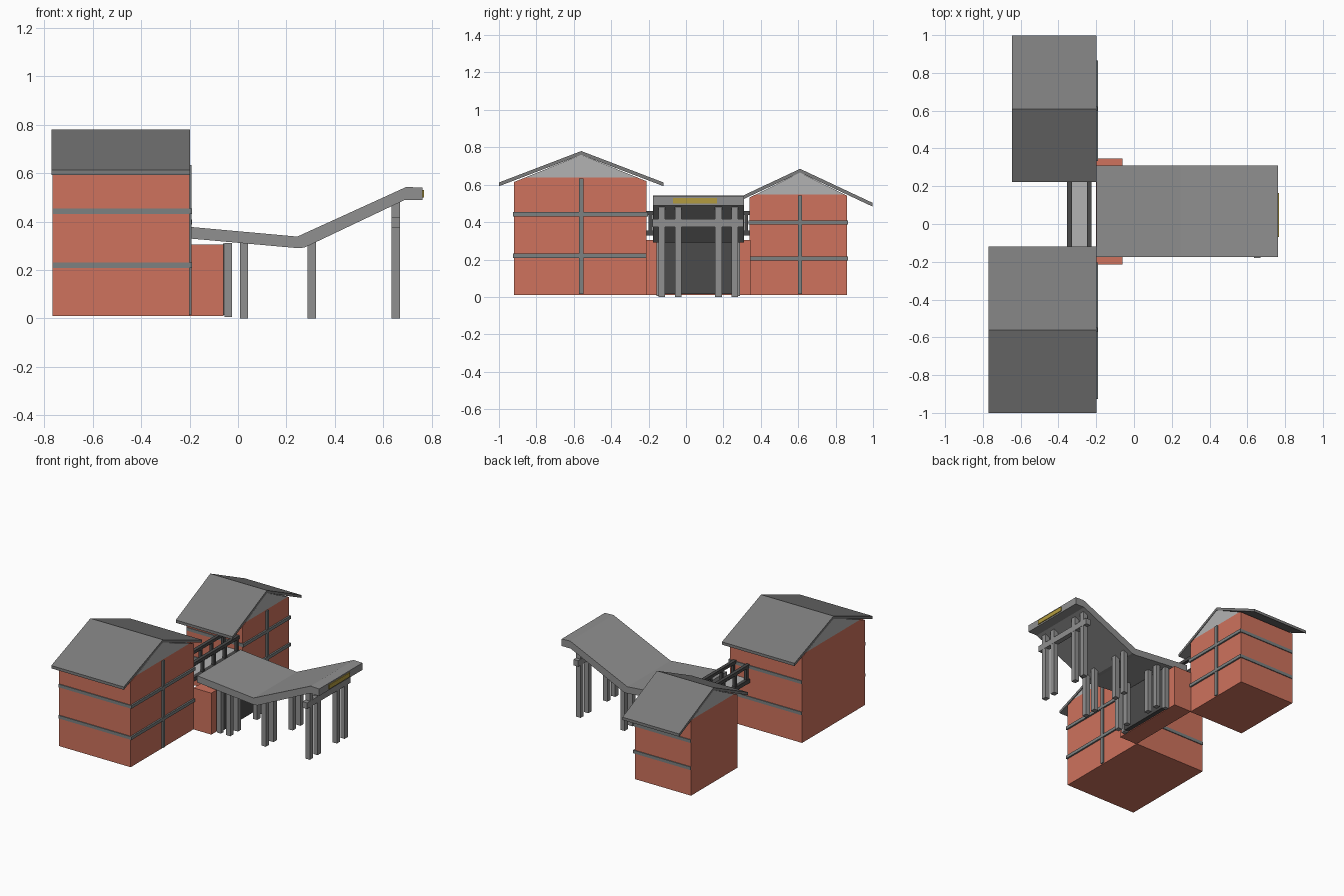
import bpy

if "Cube" in bpy.data.objects:
    bpy.data.objects.remove(bpy.data.objects["Cube"])


def material(name, rgb):
    m = bpy.data.materials.new(name)
    m.diffuse_color = (*rgb, 1)
    m.use_nodes = True
    m.node_tree.nodes["Principled BSDF"].inputs["Base Color"].default_value = m.diffuse_color
    return m


BRICK = material("brick_red", (0.62, 0.17, 0.11))
DARK = material("dark_grey", (0.07, 0.07, 0.07))
GOLD = material("gold", (0.45, 0.33, 0.05))
GREY = material("concrete", (0.28, 0.28, 0.28))
TRIM = material("trim_grey", (0.2, 0.22, 0.22))
ROOF = material("roof_grey", (0.2, 0.2, 0.2))
PALE = material("gable_grey", (0.45, 0.45, 0.45))


def mesh(name, verts, faces, mat):
    me = bpy.data.meshes.new(name)
    me.from_pydata(verts, [], faces)
    me.materials.append(mat)
    ob = bpy.data.objects.new(name, me)
    bpy.context.collection.objects.link(ob)
    return ob


def prism(name, pts, lo, hi, axis, mat):
    """Extrude a profile: axis 'x' takes (y, z) points, axis 'y' takes (x, z)."""
    n = len(pts)
    area = sum(pts[i][0] * pts[(i + 1) % n][1] - pts[(i + 1) % n][0] * pts[i][1] for i in range(n))
    if (area < 0) == (axis == "x"):
        pts = pts[::-1]
    if axis == "x":
        verts = [(e, a, b) for e in (lo, hi) for a, b in pts]
    else:
        verts = [(a, e, b) for e in (lo, hi) for a, b in pts]
    faces = [tuple(range(n))[::-1], tuple(range(n, 2 * n))]
    faces += [(i, (i + 1) % n, (i + 1) % n + n, i + n) for i in range(n)]
    return mesh(name, verts, faces, mat)


def box(name, x, y, z, mat):
    return prism(name, [(x[0], z[0]), (x[1], z[0]), (x[1], z[1]), (x[0], z[1])], y[0], y[1], "y", mat)


def house(tag, x0, x1, y0, y1, top, ridge_y, ridge, half, eave, bands):
    slope = (ridge - eave) / half
    t = 0.02
    under = lambda y: ridge - t - abs(y - ridge_y) * slope
    d = (ridge - t - top) / slope
    # brick body and grey gable
    prism(tag + "_walls", [(y0, 0.01), (y1, 0.01), (y1, under(y1)), (ridge_y + d, top),
                           (ridge_y - d, top), (y0, under(y0))], x0, x1 - 0.001, "x", BRICK)
    prism(tag + "_gable", [(ridge_y - d, top), (ridge_y + d, top), (ridge_y, ridge - t)],
          x0, x1 - 0.001, "x", PALE)
    # two-slope roof slab
    a, b = ridge_y - half, ridge_y + half
    prism(tag + "_roof", [(a, eave - t / 2), (ridge_y, ridge - t), (b, eave - t / 2), (b, eave + t / 2),
                          (ridge_y, ridge), (a, eave + t / 2)], x0 - 0.003, x1 + 0.001, "x", ROOF)
    # horizontal string courses and vertical strip
    for i, z in enumerate(bands):
        box(f"{tag}_band_{i + 1}", (x0 + 0.002, x1 + 0.01), (y0 - 0.006, y1 + 0.006),
            (z - 0.011, z + 0.011), TRIM)
    box(tag + "_vertical_strip", (x1 - 0.01, x1 + 0.008), (ridge_y - 0.011, ridge_y + 0.011),
        (0.015, top - 0.005), TRIM)


house("large_house", -0.767, -0.2, -0.92, -0.21, 0.638, -0.56, 0.78, 0.44, 0.602, (0.22, 0.442))
house("small_house", -0.642, -0.2, 0.34, 0.86, 0.548, 0.61, 0.685, 0.388, 0.493, (0.205, 0.398))

# Entrance block with dark doors
CY = 0.066
box("entrance_block", (-0.2, -0.06), (-0.214, 0.346), (0.01, 0.305), BRICK)
box("entrance_doors", (-0.062, -0.028), (-0.155, 0.287), (0.015, 0.31), DARK)
for s in (-1, 1):
    box("door_jamb", (-0.056, -0.024), (CY + s * 0.21 - 0.014, CY + s * 0.21 + 0.014), (0.005, 0.312), GREY)

# Folded canopy
prism("canopy", [(-0.198, 0.33), (0.25, 0.29), (0.275, 0.293), (0.69, 0.49), (0.762, 0.49), (0.762, 0.54),
                 (0.695, 0.543), (0.245, 0.338), (-0.198, 0.378)], -0.176, 0.31, "y", GREY)
box("blank_sign_plate", (0.76, 0.768), (-0.07, 0.165), (0.5, 0.53), GOLD)

# Canopy columns in paired rows, front row carries a beam
for row, (x, h) in enumerate(((0.025, 0.315), (0.305, 0.315), (0.652, 0.48))):
    for off in (-0.195, -0.108, 0.108, 0.195):
        y = CY + off
        box(f"column_row_{row + 1}", (x - 0.017, x + 0.017), (y - 0.018, y + 0.018), (0, h), GREY)
box("front_beam", (0.634, 0.67), (-0.18, 0.307), (0.375, 0.418), GREY)

# Footbridge joining the houses
box("bridge_floor", (-0.35, -0.23), (-0.21, 0.342), (0.33, 0.352), PALE)
for x in (-0.342, -0.237):
    box("bridge_rail", (x - 0.012, x + 0.012), (-0.21, 0.342), (0.438, 0.46), DARK)
    box("bridge_edge_beam", (x - 0.013, x + 0.013), (-0.21, 0.342), (0.328, 0.356), DARK)
    for y in (-0.19, -0.06, 0.066, 0.19, 0.322):
        box("bridge_post", (x - 0.01, x + 0.01), (y - 0.01, y + 0.01), (0.35, 0.445), DARK)
